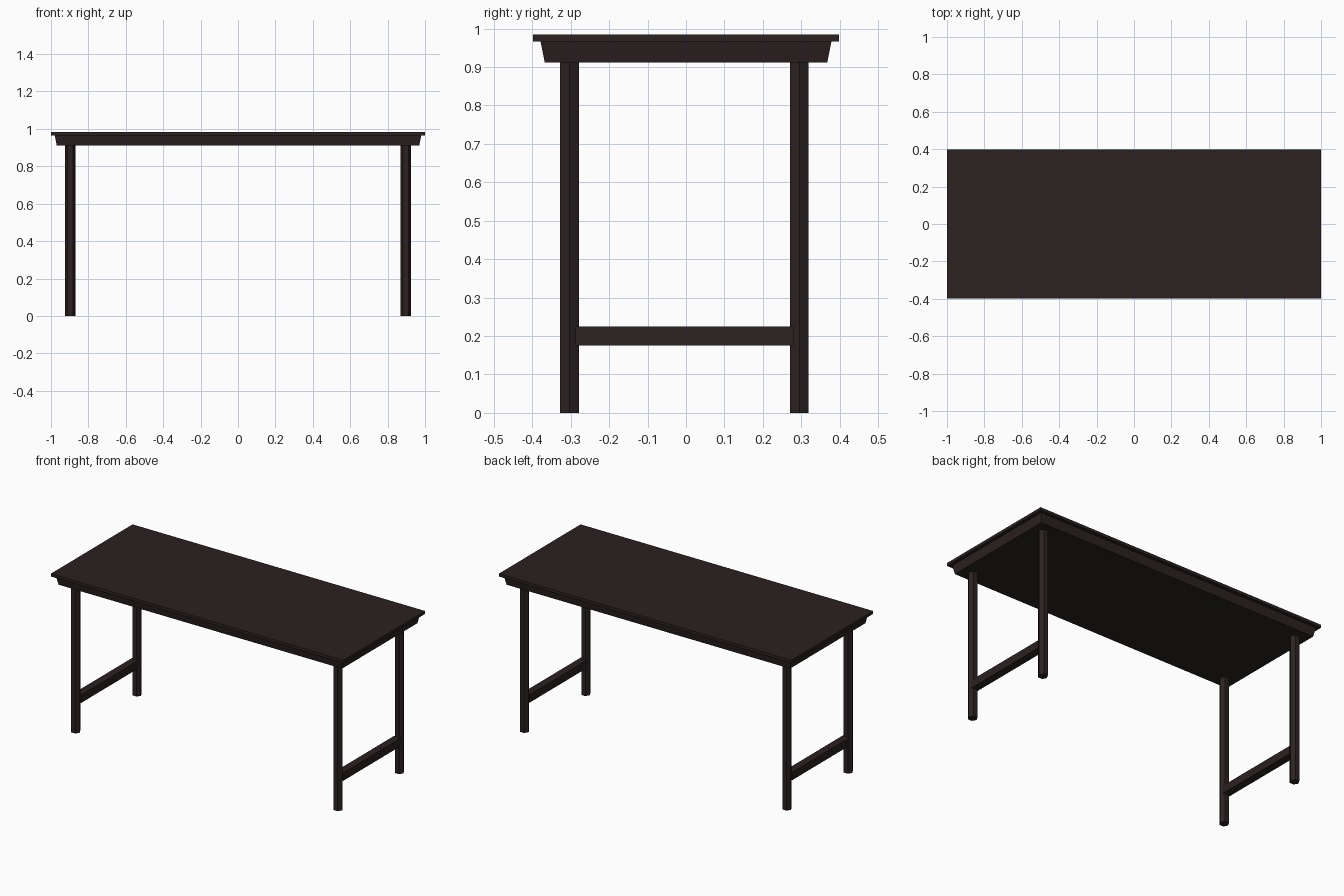
import bpy, bmesh, math
from mathutils import Matrix

if "Cube" in bpy.data.objects:
    bpy.data.objects.remove(bpy.data.objects["Cube"], do_unlink=True)

# Single dark wood colour
wood = bpy.data.materials.new("dark_wood")
wood.use_nodes = True
colour = (0.025, 0.0155, 0.0155, 1)
wood.diffuse_color = colour
wood.node_tree.nodes["Principled BSDF"].inputs["Base Color"].default_value = colour


def add_part(name, bm, location):
    bmesh.ops.recalc_face_normals(bm, faces=bm.faces)
    mesh = bpy.data.meshes.new(name)
    bm.to_mesh(mesh)
    bm.free()
    mesh.materials.append(wood)
    obj = bpy.data.objects.new(name, mesh)
    obj.location = location
    bpy.context.collection.objects.link(obj)
    return obj


def box(name, size, location, inset=0):
    """Box whose bottom rim is drawn inwards by inset."""
    bm = bmesh.new()
    bmesh.ops.create_cube(bm, size=1)
    bmesh.ops.scale(bm, vec=size, verts=bm.verts)
    for v in bm.verts:
        if v.co.z < 0:
            v.co.x -= math.copysign(inset, v.co.x)
            v.co.y -= math.copysign(inset, v.co.y)
    return add_part(name, bm, location)


def hex_post(name, radius, height, location):
    """Six-sided post with corners pointing along x."""
    bm = bmesh.new()
    bmesh.ops.create_cone(bm, cap_ends=True, segments=6, radius1=radius,
                          radius2=radius, depth=height,
                          matrix=Matrix.Rotation(math.radians(30), 4, 'Z'))
    # Turn so that a corner lies exactly on the x axis
    if max(v.co.x for v in bm.verts) < radius * 0.99:
        bmesh.ops.rotate(bm, verts=bm.verts,
                         matrix=Matrix.Rotation(math.radians(30), 3, 'Z'))
    return add_part(name, bm, location)


# Top board and tapered apron beneath it
box("table_top", (2, 0.797, 0.018), (0, 0, 0.975))
box("apron", (1.96, 0.757, 0.054), (0, 0, 0.939), inset=0.011)

# Legs and one low stretcher at each end
LEG_X, FRONT_Y, BACK_Y, LEG_TOP = 0.897, -0.303, 0.295, 0.915
for side, sx in (("left", 1), ("right", -1)):
    for end, y in (("front", FRONT_Y), ("back", BACK_Y)):
        hex_post(f"{end}_{side}_leg", 0.028, LEG_TOP, (sx * LEG_X, y, LEG_TOP / 2))
    box(f"{side}_stretcher", (0.048, BACK_Y - FRONT_Y - 0.03, 0.049),
        (sx * LEG_X, (FRONT_Y + BACK_Y) / 2, 0.2))
